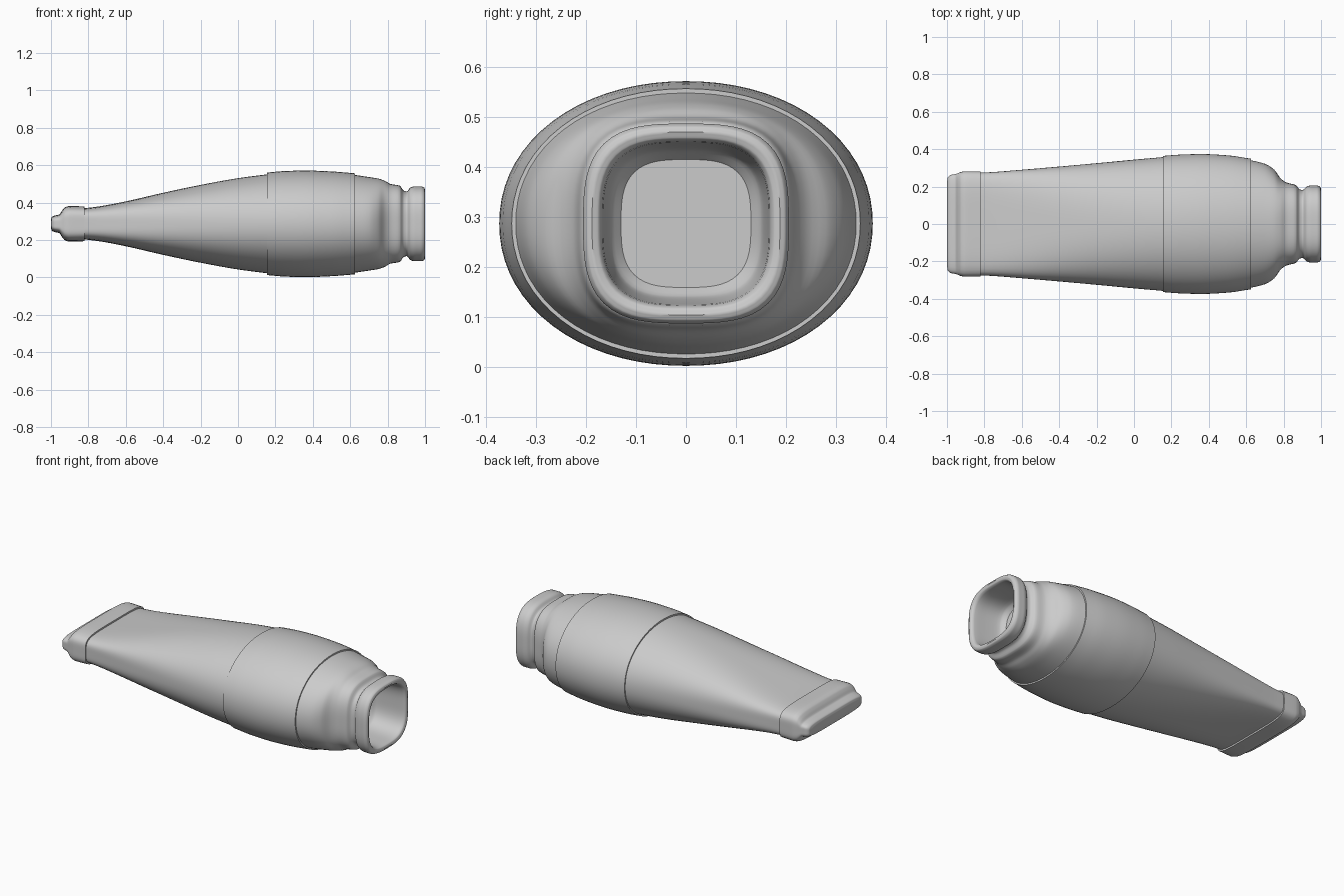
import bpy, bmesh, math

if "Cube" in bpy.data.objects:
    bpy.data.objects.remove(bpy.data.objects["Cube"])

ZC = 0.287   # height of the long axis
SEG = 72     # points around each cross-section


def spline(p0, p1, p2, p3, t):
    """Smooth interpolation between neighbouring sections (x-aware tangents)."""
    out = []
    h = p2[0] - p1[0]
    for k in range(4):
        if k == 0 or abs(h) < 1e-6:
            out.append(p1[k] + (p2[k] - p1[k]) * t)
            continue
        d = (p2[k] - p1[k]) / h
        def slope(a, b, c):
            if (b[0] - a[0]) * (c[0] - b[0]) <= 0:
                return d
            l = (b[k] - a[k]) / (b[0] - a[0])
            r = (c[k] - b[k]) / (c[0] - b[0])
            return 0 if l * r <= 0 else 2 * l * r / (l + r)
        m1, m2 = slope(p0, p1, p2) * h, slope(p1, p2, p3) * h
        t2, t3 = t * t, t * t * t
        out.append((2*t3 - 3*t2 + 1) * p1[k] + (t3 - 2*t2 + t) * m1
                   + (3*t2 - 2*t3) * p2[k] + (t3 - t2) * m2)
    return out


def loft(name, sections, steps=4):
    """Skin rounded-rectangle sections given as (x, half width, half height, squareness)."""
    s = sections
    rows = []
    for i in range(len(s) - 1):
        p0, p3 = s[max(i - 1, 0)], s[min(i + 2, len(s) - 1)]
        rows += [spline(p0, s[i], s[i + 1], p3, j / steps) for j in range(steps)]
    rows.append(s[-1])
    bm = bmesh.new()
    rings = []
    for x, w, h, n in rows:
        ring = []
        for j in range(SEG):
            a = 2 * math.pi * j / SEG
            c, q = math.cos(a), math.sin(a)
            r = (abs(c) ** n + abs(q) ** n) ** (-1 / n)
            ring.append(bm.verts.new((x, w * r * c, ZC + h * r * q)))
        rings.append(ring)
    for a, b in zip(rings, rings[1:]):
        for j in range(SEG):
            k = (j + 1) % SEG
            bm.faces.new((a[j], a[k], b[k], b[j]))
    bm.faces.new(rings[0])
    bm.faces.new(rings[-1])
    bmesh.ops.recalc_face_normals(bm, faces=bm.faces)
    me = bpy.data.meshes.new(name)
    bm.to_mesh(me)
    bm.free()
    ob = bpy.data.objects.new(name, me)
    bpy.context.collection.objects.link(ob)
    bpy.ops.object.select_all(action='DESELECT')
    ob.select_set(True)
    bpy.context.view_layer.objects.active = ob
    bpy.ops.object.shade_smooth_by_angle(angle=math.radians(40))
    return ob


# Flat stepped cap at the narrow end
loft("tail_cap", [
    (-1.0, 0.225, 0.022, 4), (-0.995, 0.25, 0.037, 4.5), (-0.98, 0.262, 0.044, 5),
    (-0.955, 0.267, 0.05, 5), (-0.94, 0.272, 0.072, 5), (-0.925, 0.278, 0.088, 5),
    (-0.9, 0.282, 0.095, 5), (-0.82, 0.281, 0.093, 5)])

# Long tapering body: flat and boxy at the tail, oval at the middle
loft("tapered_body", [
    (-0.825, 0.274, 0.083, 5), (-0.75, 0.278, 0.092, 4.5), (-0.6, 0.29, 0.12, 3.6),
    (-0.4, 0.307, 0.166, 2.8), (-0.2, 0.325, 0.208, 2.4), (0.0, 0.344, 0.244, 2.2),
    (0.16, 0.358, 0.265, 2.1)])

# Slightly raised oval band
loft("middle_band", [
    (0.155, 0.364, 0.274, 2.08), (0.25, 0.371, 0.282, 2.08), (0.36, 0.374, 0.285, 2.08),
    (0.5, 0.367, 0.28, 2.08), (0.625, 0.349, 0.27, 2.08)])

# Shoulder, neck groove, rolled lip and the recess inside the mouth
loft("shoulder_and_mouth", [
    (0.62, 0.342, 0.262, 2.1), (0.7, 0.322, 0.25, 2.15), (0.75, 0.29, 0.242, 2.3),
    (0.785, 0.243, 0.23, 2.7), (0.815, 0.222, 0.213, 3), (0.865, 0.208, 0.204, 3.1),
    (0.885, 0.186, 0.178, 3.1), (0.902, 0.182, 0.173, 3.1), (0.922, 0.199, 0.194, 3.1),
    (0.945, 0.206, 0.2, 3.1), (0.978, 0.206, 0.2, 3.1), (0.995, 0.199, 0.194, 3.1),
    (1.0, 0.188, 0.183, 3.1), (0.995, 0.175, 0.17, 3.1), (0.98, 0.168, 0.164, 3.1),
    (0.9, 0.162, 0.158, 3.1), (0.82, 0.152, 0.148, 3.1), (0.79, 0.13, 0.128, 3.1)])
